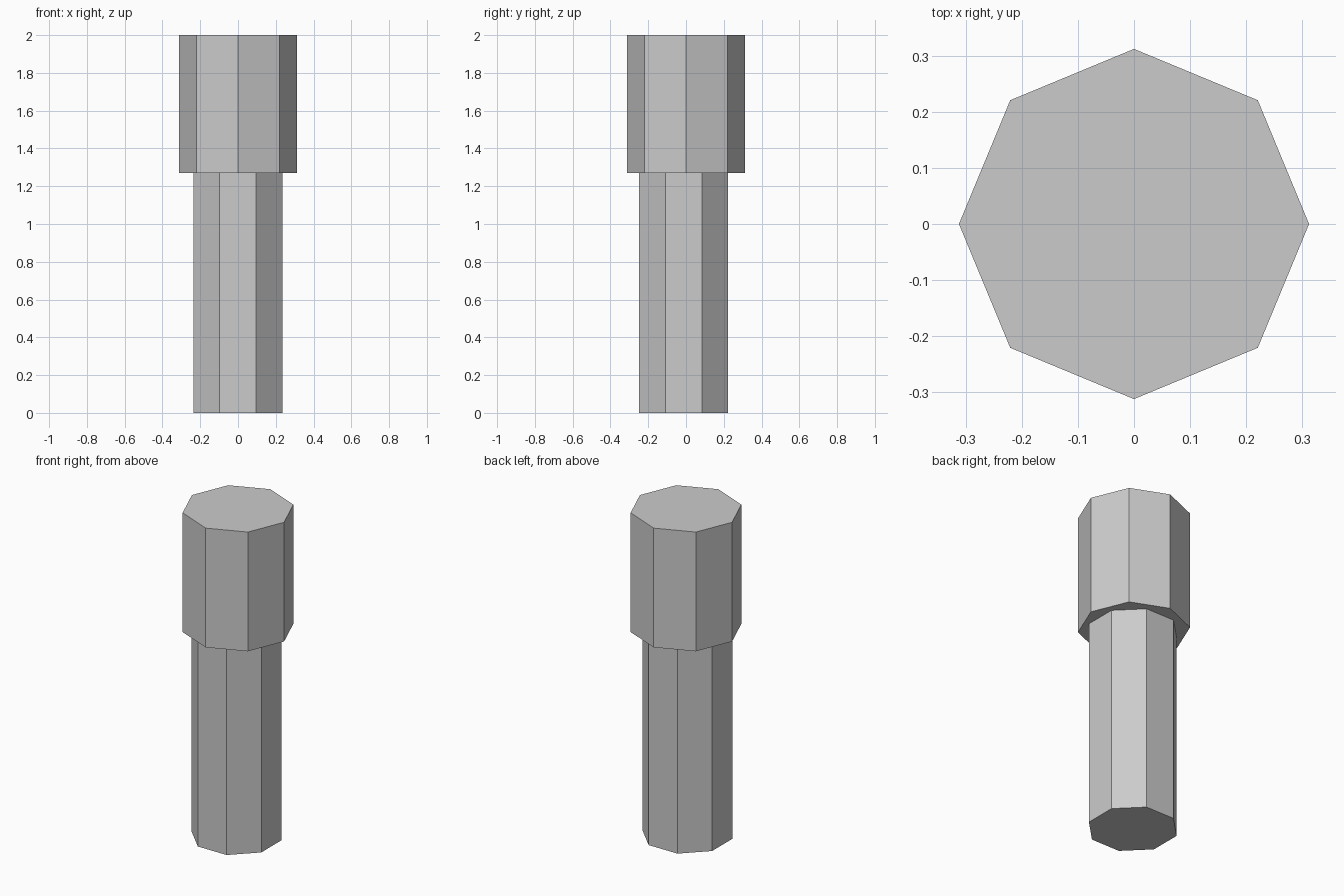
import bpy
from math import radians

cube = bpy.data.objects.get("Cube")
if cube:
    bpy.data.objects.remove(cube, do_unlink=True)

# Single plain grey
grey = bpy.data.materials.new("grey")
grey.use_nodes = True
colour = (0.6, 0.6, 0.6, 1)
grey.diffuse_color = colour
grey.node_tree.nodes["Principled BSDF"].inputs["Base Color"].default_value = colour


def octagonal_prism(name, radius, bottom, top, centre, turn):
    bpy.ops.mesh.primitive_cylinder_add(
        vertices=8, radius=radius, depth=top - bottom,
        location=(*centre, (bottom + top) / 2), rotation=(0, 0, radians(turn)))
    part = bpy.context.object
    part.name = name
    part.data.materials.append(grey)
    bpy.ops.object.shade_flat()
    return part


# Wide head, corners on the axes
octagonal_prism("head", 0.312, 1.27, 2.0, (0, 0), 0)

# Narrow shaft, flats on the axes, set slightly towards the front
octagonal_prism("shaft", 0.255, 0.0, 1.27, (-0.001, -0.012), 22.5)
